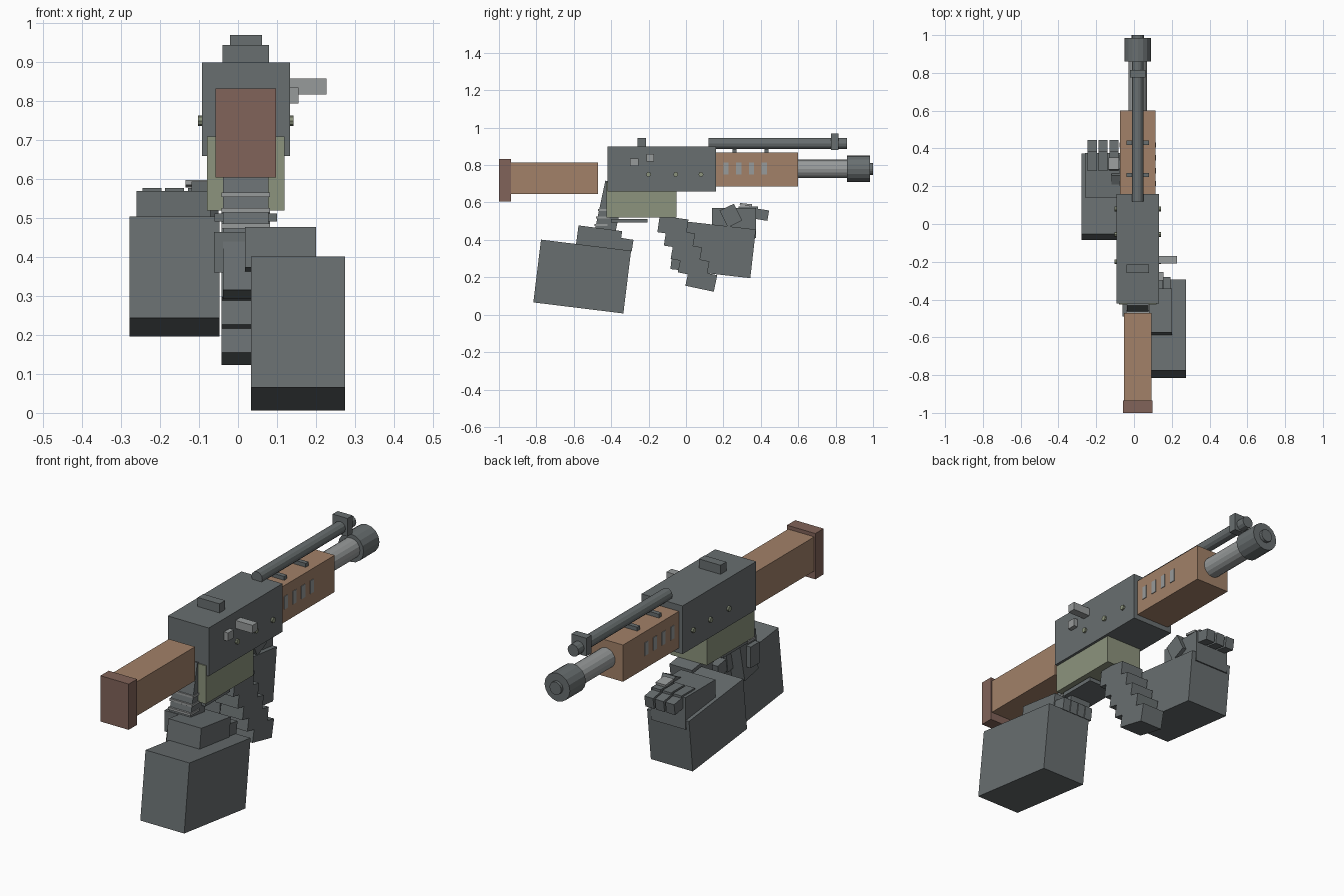
import bpy
from math import radians, pi

default = bpy.data.objects.get("Cube")
if default:
    bpy.data.objects.remove(default, do_unlink=True)


def material(name, r, g, b):
    m = bpy.data.materials.new(name)
    m.use_nodes = True
    m.diffuse_color = (r, g, b, 1)
    m.node_tree.nodes["Principled BSDF"].inputs["Base Color"].default_value = (r, g, b, 1)
    return m


GREY = material("gunmetal grey", 0.14, 0.158, 0.162)
LIGHT = material("light steel", 0.31, 0.325, 0.325)
WOOD = material("wood", 0.36, 0.22, 0.14)
BUTT = material("dark wood", 0.22, 0.125, 0.10)
OLIVE = material("olive", 0.265, 0.295, 0.205)
AXIS = 0.02  # gun centre line in x


def finish(name, mat):
    ob = bpy.context.object
    ob.name = name
    ob.data.materials.append(mat)
    return ob


def box(name, mat, x, y, z, tilt=0):
    """Box from (min, max) ranges, tilted about its centre around x."""
    ranges = (x, y, z)
    bpy.ops.mesh.primitive_cube_add(size=1, location=[(a + b) / 2 for a, b in ranges])
    ob = finish(name, mat)
    ob.scale = [b - a for a, b in ranges]
    ob.rotation_euler.x = radians(tilt)
    return ob


def block(name, mat, x, centre, length, height, tilt):
    """Tilted box from its centre in the yz plane."""
    cy, cz = centre
    return box(name, mat, x, (cy - length / 2, cy + length / 2),
               (cz - height / 2, cz + height / 2), tilt)


def tube(name, mat, y, z, radius, sides=16):
    bpy.ops.mesh.primitive_cylinder_add(
        vertices=sides, radius=radius, depth=y[1] - y[0],
        location=(AXIS, (y[0] + y[1]) / 2, z), rotation=(pi / 2, 0, 0))
    return finish(name, mat)


def mid(half):
    return (AXIS - half, AXIS + half)


# Stock and receiver
box("butt_plate", BUTT, mid(0.078), (-1.0, -0.935), (0.605, 0.833))
box("stock", WOOD, mid(0.072), (-0.935, -0.47), (0.645, 0.815))
box("receiver", GREY, mid(0.113), (-0.42, 0.16), (0.66, 0.90))
box("lower_receiver", OLIVE, mid(0.10), (-0.425, -0.05), (0.52, 0.71))
box("rear_sight", GREY, mid(0.06), (-0.26, -0.215), (0.90, 0.945))
box("bolt_handle", LIGHT, (0.13, 0.227), (-0.21, -0.17), (0.818, 0.858))
box("selector", LIGHT, (0.13, 0.155), (-0.30, -0.255), (0.794, 0.835))

# Receiver pins
for i, y in enumerate((-0.2, -0.055, 0.08)):
    bpy.ops.mesh.primitive_cylinder_add(vertices=8, radius=0.013, depth=0.246,
                                        location=(AXIS, y, 0.75), rotation=(0, pi / 2, 0))
    finish(f"pin_{i + 1}", OLIVE)

# Handguard with side vents and top brackets
box("handguard", WOOD, mid(0.093), (0.16, 0.60), (0.685, 0.868))
for i in range(4):
    y = 0.20 + 0.068 * i
    box(f"vent_{i + 1}", LIGHT, mid(0.096), (y, y + 0.028), (0.75, 0.815))
for i, y in enumerate((0.26, 0.43)):
    box(f"bracket_{i + 1}", GREY, mid(0.06), (y - 0.011, y + 0.011), (0.86, 0.887))

# Barrel, muzzle and gas tube
tube("barrel", LIGHT, (0.58, 0.87), 0.78, 0.05)
tube("muzzle", GREY, (0.86, 0.985), 0.78, 0.07)
tube("muzzle_tip", GREY, (0.97, 1.0), 0.78, 0.032)
tube("gas_tube", GREY, (0.12, 0.86), 0.915, 0.03, 12)
box("front_sight", GREY, mid(0.041), (0.775, 0.815), (0.88, 0.97))

# Pistol grip and trigger guard
block("pistol_grip", GREY, mid(0.058), (-0.42, 0.505), 0.11, 0.41, -12)
box("trigger_guard", GREY, mid(0.08), (-0.40, -0.205), (0.492, 0.512))
for i in range(3):
    y, z = -0.435 - 0.01 * i, 0.56 - 0.04 * i
    box(f"grip_ridge_{i + 1}", LIGHT, mid(0.062), (y - 0.035, y + 0.035), (z - 0.006, z + 0.006))

# Curved magazine made of stepped segments
for i in range(5):
    y = -0.07 + 0.034 * i + 0.001 * i * i
    z = 0.475 - 0.073 * i
    block(f"magazine_{i + 1}", GREY, mid(0.062), (y, z), 0.155, 0.09, -8 - i)

# Rear hand: forearm, palm and fingers
block("rear_forearm", GREY, (0.033, 0.275), (-0.555, 0.204), 0.485, 0.338, -7)
block("rear_palm", GREY, (0.018, 0.2), (-0.465, 0.41), 0.235, 0.105, -7.5)
for i in range(4):
    x = 0.022 + 0.044 * i
    block(f"rear_finger_{i + 1}", GREY, (x, x + 0.04), (-0.32, 0.375), 0.07, 0.062, -9)
box("rear_thumb", GREY, (-0.062, 0.02), (-0.49, -0.42), (0.36, 0.465))

# Front hand: forearm, palm, thumb and fingers
block("front_forearm", GREY, (-0.278, -0.047), (0.145, 0.35), 0.43, 0.262, -6.5)
box("front_palm", GREY, (-0.26, -0.07), (0.14, 0.375), (0.41, 0.57))
block("front_thumb", GREY, (-0.12, -0.05), (0.24, 0.53), 0.085, 0.10, 26)
for i in range(3):
    x = -0.245 + 0.058 * i
    box(f"front_knuckle_{i + 1}", GREY, (x, x + 0.048), (0.28, 0.385), (0.55, 0.578))
    block(f"front_finger_{i + 1}", GREY, (x, x + 0.048), (0.405, 0.535), 0.07, 0.056, -9)
block("front_plate", LIGHT, (-0.135, -0.08), (0.32, 0.588), 0.065, 0.012, -6)
